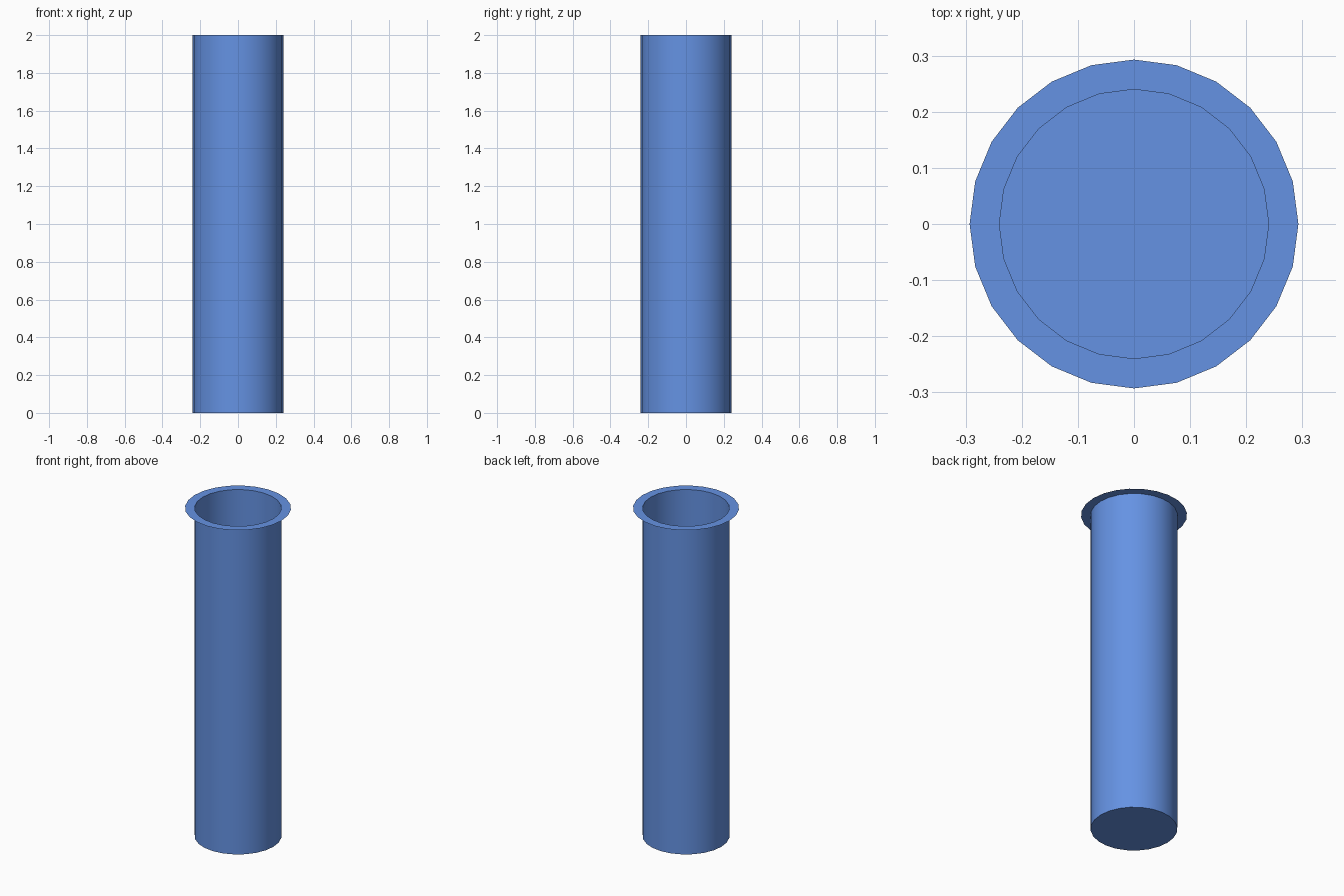
import bpy, bmesh, math

if "Cube" in bpy.data.objects:
    bpy.data.objects.remove(bpy.data.objects["Cube"])

SIDES = 24
HEIGHT = 2.0
TUBE_R = 0.24
RIM_R = 0.293

bm = bmesh.new()


def add_ring(radius, z):
    return [bm.verts.new((radius * math.cos(2 * math.pi * i / SIDES),
                          radius * math.sin(2 * math.pi * i / SIDES), z))
            for i in range(SIDES)]


def bridge(a, b):
    for i in range(SIDES):
        j = (i + 1) % SIDES
        bm.faces.new((a[i], a[j], b[j], b[i]))


# Thin-walled tube: closed floor, open top, flat outward rim
bottom = add_ring(TUBE_R, 0)
top = add_ring(TUBE_R, HEIGHT)
rim = add_ring(RIM_R, HEIGHT)
bm.faces.new(bottom[::-1])
bridge(bottom, top)
bridge(top, rim)

mesh = bpy.data.meshes.new("flanged_tube")
bm.to_mesh(mesh)
bm.free()
tube = bpy.data.objects.new("flanged_tube", mesh)
bpy.context.collection.objects.link(tube)

# Blue finish
blue = bpy.data.materials.new("blue")
blue.diffuse_color = (0.13, 0.29, 0.77, 1)
blue.use_nodes = True
blue.node_tree.nodes["Principled BSDF"].inputs["Base Color"].default_value = blue.diffuse_color
mesh.materials.append(blue)

# Smooth wall, crisp floor and rim edges
bpy.context.view_layer.objects.active = tube
tube.select_set(True)
bpy.ops.object.shade_smooth_by_angle(angle=math.radians(30))
